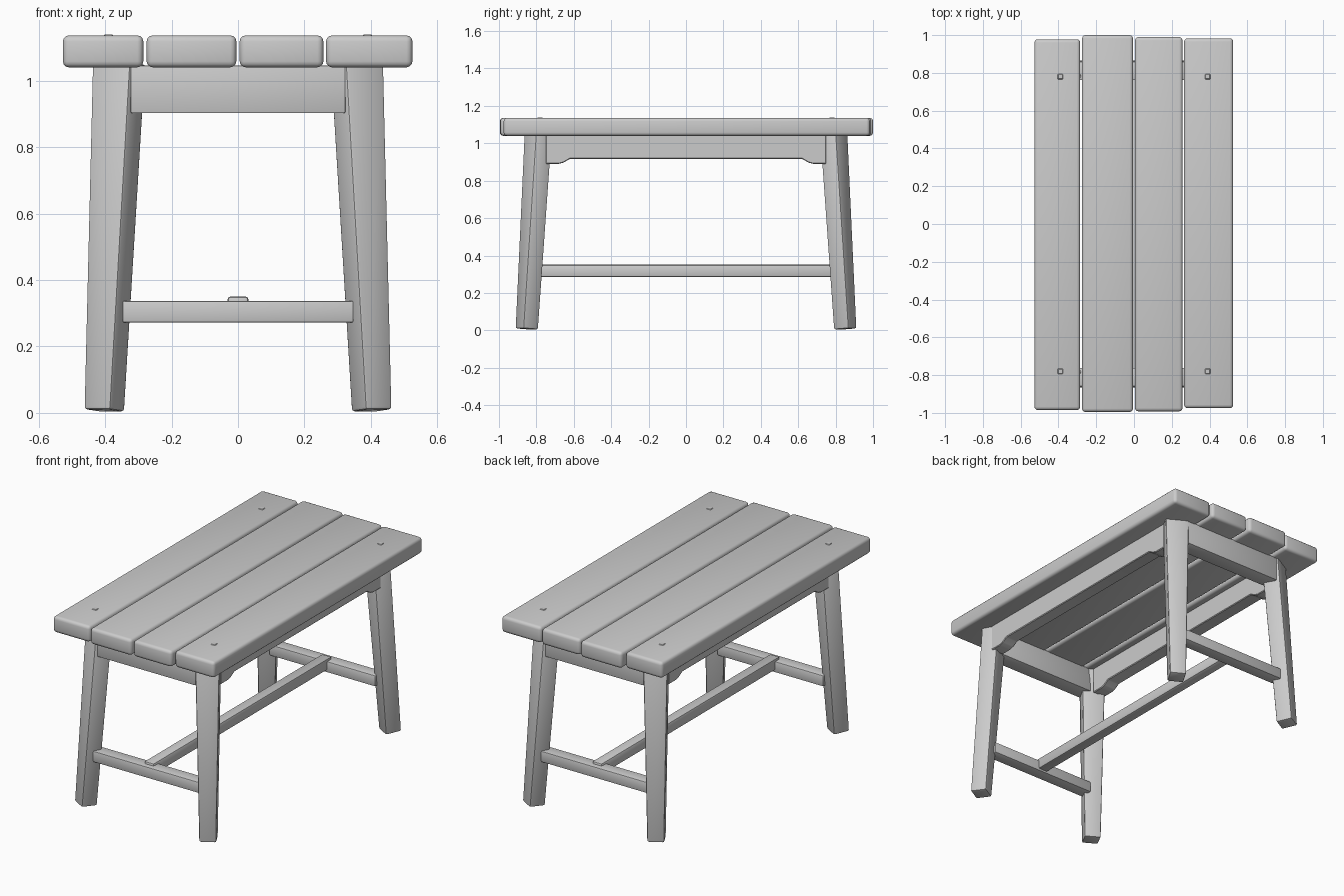
import bpy
import bmesh
from math import radians
from mathutils import Vector

cube = bpy.data.objects.get("Cube")
if cube:
    bpy.data.objects.remove(cube, do_unlink=True)

# Single plain material
mat = bpy.data.materials.new("plain grey")
mat.use_nodes = True
GREY = (0.6, 0.6, 0.6, 1)
mat.diffuse_color = GREY
mat.node_tree.nodes["Principled BSDF"].inputs["Base Color"].default_value = GREY


def loft(name, lower, upper, bevel=0.01, segments=2):
    """Solid between two matching outlines, with eased edges."""
    bm = bmesh.new()
    a = [bm.verts.new(p) for p in lower]
    b = [bm.verts.new(p) for p in upper]
    n = len(a)
    bm.faces.new(a[::-1])
    bm.faces.new(b)
    for i in range(n):
        j = (i + 1) % n
        bm.faces.new((a[i], a[j], b[j], b[i]))
    bmesh.ops.recalc_face_normals(bm, faces=bm.faces)
    if bevel:
        bmesh.ops.bevel(bm, geom=bm.edges[:], offset=bevel, segments=segments,
                        profile=0.5, affect='EDGES', clamp_overlap=True)
    mesh = bpy.data.meshes.new(name)
    bm.to_mesh(mesh)
    bm.free()
    mesh.materials.append(mat)
    obj = bpy.data.objects.new(name, mesh)
    bpy.context.collection.objects.link(obj)
    bpy.context.view_layer.objects.active = obj
    obj.select_set(True)
    bpy.ops.object.shade_smooth_by_angle(angle=radians(35))
    obj.select_set(False)
    return obj


def box(name, x, y, z, bevel=0.006, segments=2):
    rect = [(x[0], y[0]), (x[1], y[0]), (x[1], y[1]), (x[0], y[1])]
    return loft(name, [(*p, z[0]) for p in rect], [(*p, z[1]) for p in rect],
                bevel, segments)


# Seat planks, slightly uneven in length
planks = [(-0.527, -0.285, -0.985, 0.978), (-0.275, -0.005, -0.995, 1.0),
          (0.005, 0.257, -0.992, 0.99), (0.265, 0.525, -0.975, 0.983)]
for i, (x0, x1, y0, y1) in enumerate(planks):
    box(f"seat_plank_{i + 1}", (x0, x1), (y0, y1), (1.04, 1.136), 0.018, 3)


# Legs: turned rectangular section, tapered and splayed outward
def section(corner, width, depth):
    along = Vector((0.87, 0.49)) * width
    inward = Vector((-0.49, 0.87)) * depth
    c = Vector(corner)
    return [c, c + along, c + along + inward, c + inward]


foot = section((0.385, -0.914), 0.092, 0.092)
head = section((0.325, -0.866), 0.132, 0.10)
for sx, side in ((1, "left"), (-1, "right")):
    for sy, end in ((1, "front"), (-1, "back")):
        lower = [(sx * p.x, sy * p.y,
                  0.007 + 0.04 * (p.x - 0.4) - 0.06 * (p.y + 0.85)) for p in foot]
        upper = [(sx * p.x, sy * p.y, 1.05) for p in head]
        loft(f"{end}_{side}_leg", lower, upper, 0.009)
        # Peg showing just above the seat
        px, py = sx * 0.39, sy * 0.78
        box(f"{end}_{side}_peg", (px - 0.014, px + 0.014),
            (py - 0.014, py + 0.014), (1.10, 1.139), 0.003, 1)

# Side aprons with deeper, chamfered ends
half = [(0.75, 1.045), (0.75, 0.89), (0.68, 0.89), (0.655, 0.897), (0.62, 0.917)]
outline = half + [(-y, z) for y, z in reversed(half)]
for sx, side in ((1, "left"), (-1, "right")):
    loft(f"{side}_apron", [(sx * 0.33, y, z) for y, z in outline],
         [(sx * 0.412, y, z) for y, z in outline], 0.004, 1)

# End aprons and end stretchers
for sy, end in ((-1, "front"), (1, "back")):
    box(f"{end}_apron", (-0.323, 0.323), sorted((sy * 0.762, sy * 0.86)),
        (0.902, 1.045), 0.004)
    box(f"{end}_stretcher", (-0.348, 0.348), sorted((sy * 0.79, sy * 0.865)),
        (0.272, 0.337), 0.006)

# Long centre stretcher notched over the end stretchers
box("centre_stretcher", (-0.032, 0.032), (-0.835, 0.835), (0.284, 0.351), 0.011, 2)
